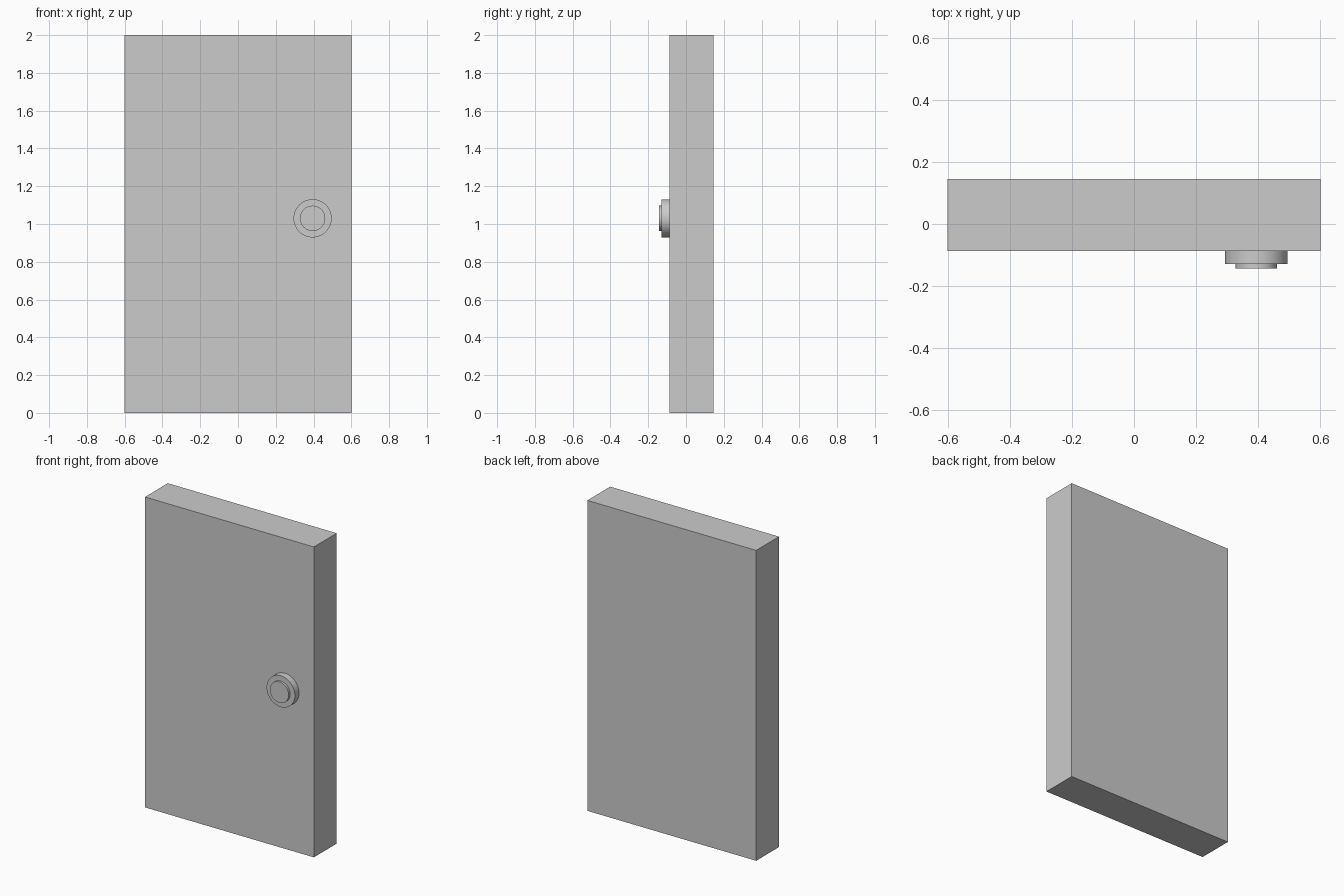
import bpy
import math

if "Cube" in bpy.data.objects:
    bpy.data.objects.remove(bpy.data.objects["Cube"])

KNOB_X, KNOB_Z = 0.395, 1.03


def disc(name, radius, y_front, y_back):
    """Round disc whose axis runs along y."""
    bpy.ops.mesh.primitive_cylinder_add(
        vertices=48, radius=radius, depth=y_back - y_front,
        location=(KNOB_X, (y_front + y_back) / 2, KNOB_Z),
        rotation=(math.pi / 2, 0, 0))
    obj = bpy.context.object
    obj.name = name
    bpy.ops.object.shade_smooth_by_angle(angle=math.radians(30))
    return obj


# Door slab
bpy.ops.mesh.primitive_cube_add(size=1, location=(0, 0.029, 1))
door = bpy.context.object
door.name = "door_slab"
door.scale = (1.204, 0.232, 2)
bpy.ops.object.transform_apply(location=False, rotation=False, scale=True)

# Knob: wide base plate with a smaller raised cap
disc("knob_base", 0.101, -0.129, -0.087)
disc("knob_cap", 0.067, -0.144, -0.129)
